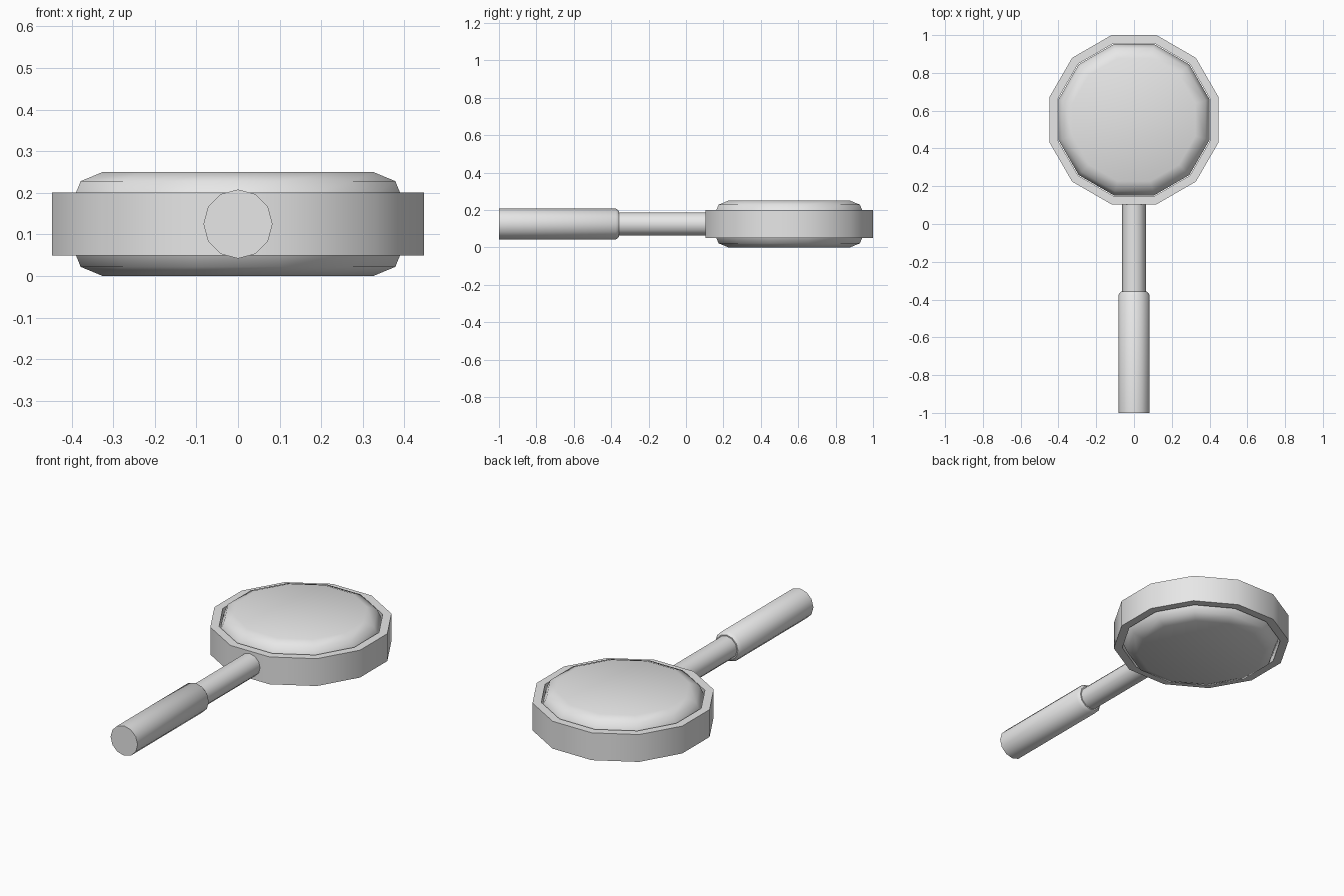
import bpy, bmesh, math

cube = bpy.data.objects.get("Cube")
if cube:
    bpy.data.objects.remove(cube, do_unlink=True)

SIDES = 12
MID_Z = 0.125
HEAD_Y = 0.552
FLAT = math.cos(math.pi / SIDES)  # ratio of flat distance to corner radius

grey = bpy.data.materials.new("light grey")
grey.use_nodes = True
grey.diffuse_color = (0.8, 0.8, 0.8, 1)
grey.node_tree.nodes["Principled BSDF"].inputs["Base Color"].default_value = (0.8, 0.8, 0.8, 1)


def lathe(name, profile, location, turn=0.0, tilt=0.0, closed=False, angle=40):
    """Revolve (radius, height) points into a twelve-sided solid."""
    bm = bmesh.new()
    rings = []
    for r, h in profile:
        angles = [turn + 2 * math.pi * i / SIDES for i in range(SIDES)]
        rings.append([bm.verts.new((r * math.cos(a), r * math.sin(a), h)) for a in angles])
    pairs = list(zip(rings, rings[1:]))
    if closed:
        pairs.append((rings[-1], rings[0]))
    for low, high in pairs:
        for i in range(SIDES):
            j = (i + 1) % SIDES
            bm.faces.new((low[i], low[j], high[j], high[i]))
    if not closed:
        bm.faces.new(rings[0][::-1])
        bm.faces.new(rings[-1])
    bmesh.ops.recalc_face_normals(bm, faces=bm.faces)
    mesh = bpy.data.meshes.new(name)
    bm.to_mesh(mesh)
    bm.free()
    mesh.materials.append(grey)
    obj = bpy.data.objects.new(name, mesh)
    bpy.context.collection.objects.link(obj)
    obj.location = location
    obj.rotation_euler.x = tilt
    bpy.ops.object.select_all(action='DESELECT')
    obj.select_set(True)
    bpy.context.view_layer.objects.active = obj
    bpy.ops.object.shade_smooth_by_angle(angle=math.radians(angle))
    return obj


# Round frame with an open centre
outer, inner, half = 0.4475 / FLAT, 0.404 / FLAT, 0.076
lathe("frame", [(outer, -half), (outer, half), (inner, half), (inner, -half)],
      (0, HEAD_Y, MID_Z), turn=math.pi / SIDES, closed=True)

# Thick lens with rounded rims above and below
bevel, lens_r = 0.075, 0.4
rim = []
for step in range(3):
    a = step * math.pi / 4
    rim.append(((lens_r - bevel + bevel * math.sin(a)) / FLAT,
                -MID_Z + bevel * (1 - math.cos(a))))
lathe("lens", rim + [(r, -h) for r, h in reversed(rim)],
      (0, HEAD_Y, MID_Z), turn=math.pi / SIDES, angle=50)

# Thin neck and thick grip, both pointing along the handle
along = -math.pi / 2
lathe("neck", [(0.0625, -0.4), (0.0625, 0.13)], (0, 0, MID_Z), tilt=along)
lathe("grip", [(0.083, -1.0), (0.083, -0.375), (0.069, -0.358)],
      (0, 0, MID_Z), tilt=along, angle=50)
